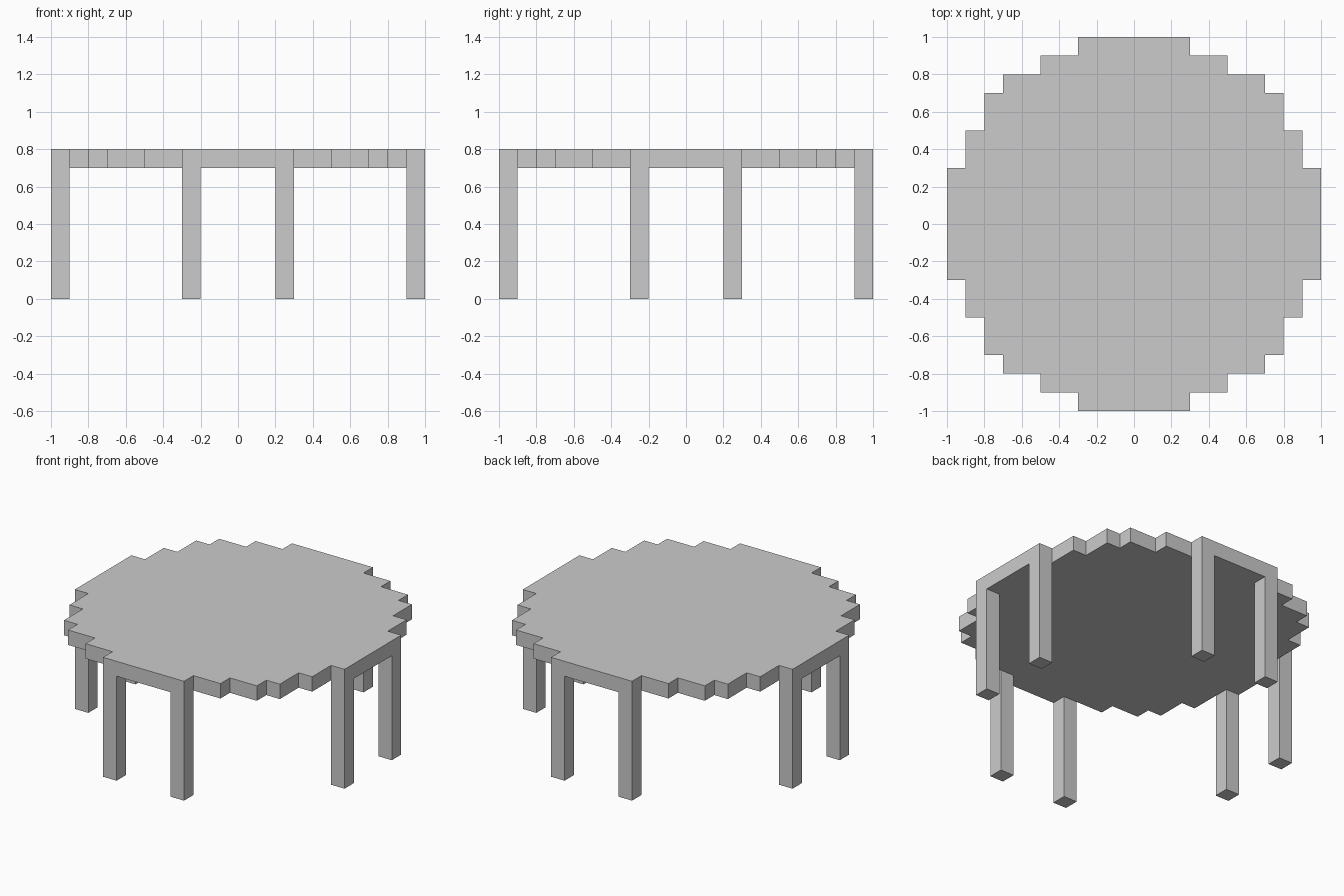
import bpy, bmesh
from mathutils import Vector

if "Cube" in bpy.data.objects:
    bpy.data.objects.remove(bpy.data.objects["Cube"])

HEIGHT, THICK, LEG = 0.8, 0.1, 0.1


def prism(name, outline, z0, z1):
    """Extrude a flat outline from z0 up to z1."""
    bm = bmesh.new()
    face = bm.faces.new([bm.verts.new((x, y, z0)) for x, y in outline])
    ext = bmesh.ops.extrude_face_region(bm, geom=[face], use_keep_orig=True)
    top = [v for v in ext["geom"] if isinstance(v, bmesh.types.BMVert)]
    bmesh.ops.translate(bm, verts=top, vec=Vector((0, 0, z1 - z0)))
    bmesh.ops.recalc_face_normals(bm, faces=bm.faces)
    mesh = bpy.data.meshes.new(name)
    bm.to_mesh(mesh)
    bm.free()
    obj = bpy.data.objects.new(name, mesh)
    bpy.context.collection.objects.link(obj)
    return obj


def quarter_turn(points):
    return [(-y, x) for x, y in points]


# Stepped round tabletop: one quadrant repeated four times
quadrant = [(1, .3), (.9, .3), (.9, .5), (.8, .5), (.8, .7), (.7, .7),
            (.7, .8), (.5, .8), (.5, .9), (.3, .9), (.3, 1)]
outline = []
for _ in range(4):
    outline += quadrant
    quadrant = quarter_turn(quadrant)
prism("tabletop", outline, HEIGHT - THICK, HEIGHT)

# A pair of square legs flush with the rim on each of the four sides
pair = [[(x, -1), (x + LEG, -1), (x + LEG, -1 + LEG), (x, -1 + LEG)]
        for x in (-.3, .2)]
for side in ("front", "right", "back", "left"):
    for i, leg in enumerate(pair, 1):
        prism(f"{side}_leg_{i}", leg, 0, HEIGHT - THICK)
    pair = [quarter_turn(leg) for leg in pair]
